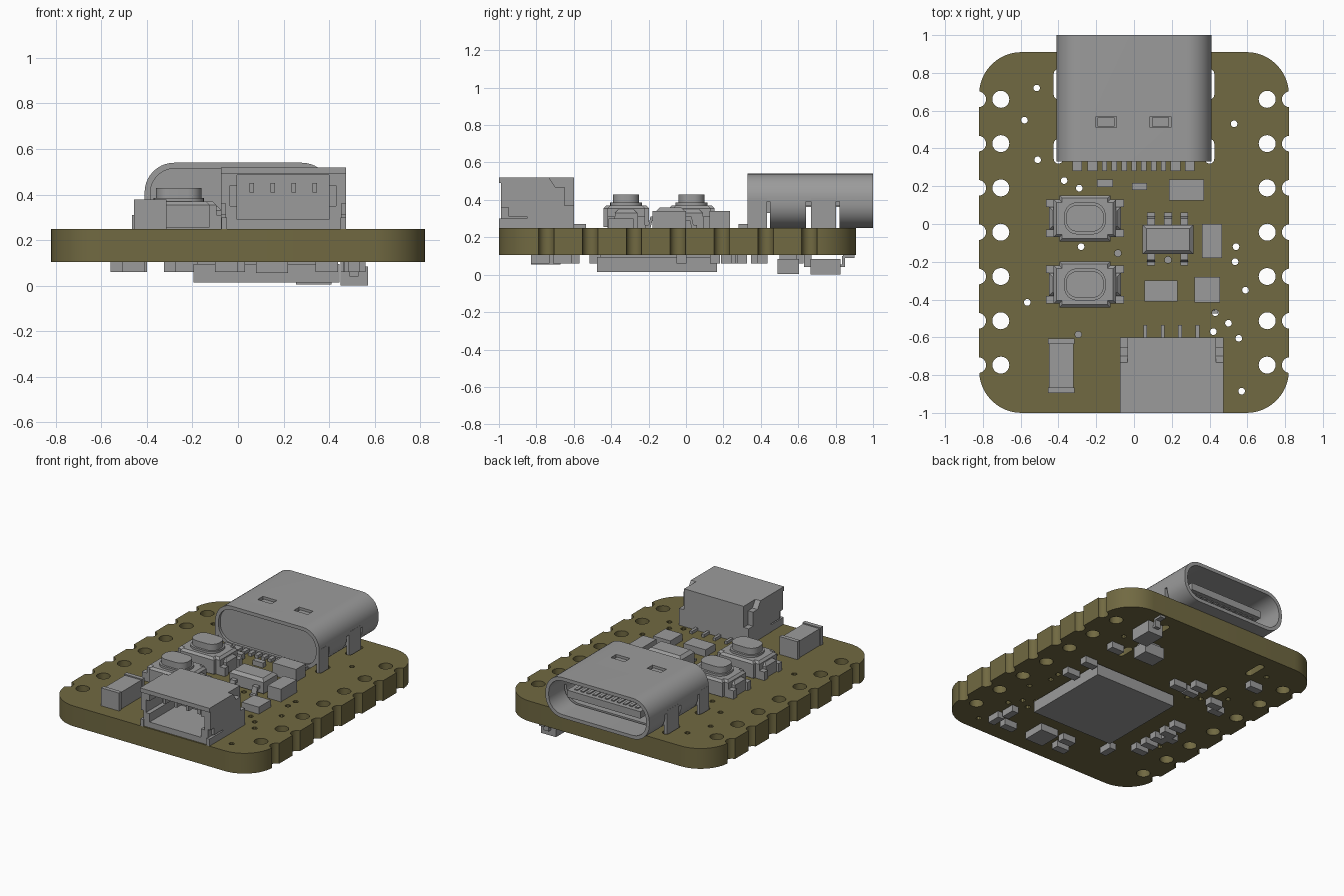
import bpy, bmesh, math
from mathutils import Vector

cube = bpy.data.objects.get("Cube")
if cube:
    bpy.data.objects.remove(cube, do_unlink=True)


def material(name, rgb):
    m = bpy.data.materials.new(name)
    m.use_nodes = True
    m.diffuse_color = (*rgb, 1)
    m.node_tree.nodes["Principled BSDF"].inputs["Base Color"].default_value = (*rgb, 1)
    return m


OLIVE = material("olive_board", (0.165, 0.142, 0.054))
GREY = material("component_grey", (0.33, 0.33, 0.33))
parts = []


def finish(name, bm, mat):
    bmesh.ops.recalc_face_normals(bm, faces=bm.faces)
    mesh = bpy.data.meshes.new(name)
    bm.to_mesh(mesh)
    bm.free()
    mesh.materials.append(mat)
    ob = bpy.data.objects.new(name, mesh)
    bpy.context.collection.objects.link(ob)
    parts.append(ob)
    return ob


def add_prism(bm, pts, lo, hi, axis="z"):
    """Extrude a 2D outline along z (x,y), y (x,z) or x (y,z)."""
    place = {"z": lambda a, b, c: (a, b, c), "y": lambda a, b, c: (a, c, b),
             "x": lambda a, b, c: (c, a, b)}[axis]
    face = bm.faces.new([bm.verts.new(place(a, b, lo)) for a, b in pts])
    new = bmesh.ops.extrude_face_region(bm, geom=[face])["geom"]
    shift = Vector(place(0, 0, hi - lo))
    bmesh.ops.translate(bm, vec=shift, verts=[v for v in new if isinstance(v, bmesh.types.BMVert)])


def rect(x0, x1, y0, y1):
    return [(x0, y0), (x1, y0), (x1, y1), (x0, y1)]


def rounded(x0, x1, y0, y1, r, n=8):
    pts = []
    corners = [(x1 - r, y1 - r), (x0 + r, y1 - r), (x0 + r, y0 + r), (x1 - r, y0 + r)]
    for q, (cx, cy) in enumerate(corners):
        for i in range(n + 1):
            a = math.pi / 2 * (q + i / n)
            pts.append((cx + r * math.cos(a), cy + r * math.sin(a)))
    return pts


def circle(x, y, r, n=20):
    return [(x + r * math.cos(2 * math.pi * i / n), y + r * math.sin(2 * math.pi * i / n))
            for i in range(n)]


def prisms(name, items, mat=GREY):
    """items: list of (outline, low, high, axis) gathered in one object."""
    bm = bmesh.new()
    for it in items:
        add_prism(bm, *it)
    return finish(name, bm, mat)


def box(name, x0, x1, y0, y1, z0, z1, bevel=0.0):
    ob = prisms(name, [(rect(x0, x1, y0, y1), z0, z1)])
    if bevel:
        bm = bmesh.new()
        bm.from_mesh(ob.data)
        top = [e for e in bm.edges if all(v.co.z > z1 - 1e-4 for v in e.verts)]
        bmesh.ops.bevel(bm, geom=top, offset=bevel, segments=1, affect="EDGES")
        bm.to_mesh(ob.data)
        bm.free()
    return ob


def cut(ob, items):
    cutter = prisms("cutter", items, ob.data.materials[0])
    cutter.hide_render = True
    mod = ob.modifiers.new("cut", "BOOLEAN")
    mod.operation, mod.solver, mod.object = "DIFFERENCE", "EXACT", cutter
    graph = bpy.context.evaluated_depsgraph_get()
    mesh = bpy.data.meshes.new_from_object(ob.evaluated_get(graph))
    ob.modifiers.clear()
    ob.data = mesh
    parts.remove(cutter)
    bpy.data.objects.remove(cutter, do_unlink=True)


BOT, TOP = 0.105, 0.25

# Board with edge notches, pin holes, vias and shell slots
board = prisms("circuit_board", [(rounded(-0.82, 0.82, -1, 0.91, 0.225, 12), BOT, TOP)], OLIVE)
holes = []
for s in (-1, 1):
    for i in range(7):
        y = 0.66 - 0.2345 * i
        holes += [circle(s * 0.705, y, 0.045), circle(s * 0.825, y, 0.042)]
    holes += [rounded(s * 0.4 - 0.025, s * 0.4 + 0.025, y0, y1, 0.024, 4)
              for y0, y1 in ((0.32, 0.45), (0.66, 0.82))]
vias = [(-.515, .72), (-.58, .55), (-.51, .34), (-.37, .23), (-.29, .19), (-.28, -.12),
        (-.085, -.155), (.18, -.19), (-.565, -.415), (-.295, -.585), (.53, .53), (.54, -.12),
        (.535, -.2), (.59, -.35), (.43, -.47), (.5, -.525), (.42, -.57), (.555, -.605), (.57, -.885)]
holes += [circle(x, y, 0.018, 10) for x, y in vias]
cut(board, [(h, 0, 0.4) for h in holes])

# Port shell: open at the back, closed panel towards the front
shell = prisms("port_shell", [(rounded(-0.41, 0.41, 0.25, 0.54, 0.13, 10), 0.33, 1.0, "y")])
cut(shell, [(rounded(-0.385, 0.385, 0.275, 0.515, 0.108, 10), 0.42, 1.1, "y"),
            (rounded(-0.385, 0.385, 0.275, 0.515, 0.108, 10), 0.2, 0.35, "y")])
cut(shell, [(rect(y0, y1, 0.2, 0.39), -0.6, 0.6, "x")
            for y0, y1 in ((0.432, 0.45), (0.642, 0.668), (0.802, 0.822))]
    + [(rect(x - 0.055, x + 0.055, 0.51, 0.57), 0.48, 0.6) for x in (-0.147, 0.14)])
prisms("spring_tabs", [(rect(x - 0.045, x + 0.045, 0.515, 0.565), 0.505, 0.525)
                       for x in (-0.147, 0.14)])
prisms("shell_legs", [(rect(*sorted((s * 0.388, s * 0.411)), y0, y1), 0.16, 0.41)
                      for s in (-1, 1) for y0, y1 in ((0.33, 0.432), (0.668, 0.802))])
box("port_tongue", -0.29, 0.29, 0.41, 0.93, 0.37, 0.42)
box("port_tongue_base", -0.35, 0.35, 0.41, 0.6, 0.33, 0.46)
prisms("tongue_contacts", [(rect(x - 0.012, x + 0.012, 0.6, 0.9), 0.363, 0.427)
                           for x in [-0.24 + 0.048 * i for i in range(11)]])
pins = [(x, 0.026) for x in (-0.3, -0.22, 0.22, 0.295)]
pins += [(-0.156 + 0.052 * i, 0.014) for i in range(7)]
prisms("port_solder_pins", [(rect(x - w, x + w, 0.28, 0.36), TOP, 0.272) for x, w in pins])

# Cable socket with open front and stepped sides
socket = box("cable_socket", -0.075, 0.475, -0.99, -0.6, TOP, 0.52)
cut(socket, [(rect(-0.005, 0.4, 0.29, 0.485), -1.1, -0.66, "y")])
cut(socket, [(rect(-0.035, 0.43, 0.35, 0.44), -1.1, -0.8, "y")])
rear_step = [(-.74, .53), (-.70, .47), (-.65, .47), (-.65, .37), (-.59, .37), (-.59, .53)]
front_step = [(-1.1, .36), (-.95, .36), (-.95, .31), (-.85, .31), (-.85, .2), (-1.1, .2)]
cut(socket, [(p, lo, hi, "x") for lo, hi in ((-0.2, -0.035), (0.435, 0.6)) for p in (rear_step,)]
    + [(front_step, lo, hi, "x") for lo, hi in ((-0.2, -0.055), (0.455, 0.6))])
prisms("socket_side_tabs", [(rect(x - 0.012, x + 0.012, -1.0, -0.85), TOP, 0.3)
                            for x in (-0.06, 0.463)])
box("socket_front_lip", -0.075, 0.475, -1.0, -0.985, 0.49, 0.52)
pin_x = [0.06 + 0.092 * i for i in range(4)]
prisms("socket_contacts", [(rect(x - 0.01, x + 0.01, -0.92, -0.65), 0.41, 0.45) for x in pin_x])
prisms("socket_solder_pins", [(rect(x - 0.01, x + 0.01, -0.61, -0.535), TOP, 0.27) for x in pin_x])

# Two push buttons
for n, cy in (("rear", 0.03), ("front", -0.32)):
    cx = -0.26
    box(n + "_button_body", cx - 0.165, cx + 0.165, cy - 0.1, cy + 0.1, TOP, 0.37, 0.015)
    box(n + "_button_cover", cx - 0.135, cx + 0.135, cy - 0.122, cy + 0.122, 0.255, 0.37, 0.015)
    box(n + "_button_ends", cx - 0.19, cx + 0.19, cy - 0.06, cy + 0.06, TOP, 0.35, 0.02)
    prisms(n + "_button_feet",
           [(rect(cx + sx * 0.182 - 0.024, cx + sx * 0.182 + 0.024,
                  cy + sy * 0.08 - 0.02, cy + sy * 0.08 + 0.02), TOP, 0.31)
            for sx in (-1, 1) for sy in (-1, 1)])
    prisms(n + "_button_ring", [(rounded(cx - .11, cx + .11, cy - .085, cy + .085, .07), .36, .385)])
    prisms(n + "_button_plunger", [(rounded(cx - .1, cx + .1, cy - .07, cy + .07, .06), .37, .43)])

# Large capacitor with end caps
box("capacitor_body", -0.45, -0.32, -0.865, -0.635, TOP, 0.37)
for n, y in (("front", -0.88), ("rear", -0.62)):
    box("capacitor_cap_" + n, -0.456, -0.314, y - 0.015, y + 0.015, TOP, 0.378)

# Regulator with gull wing legs
box("regulator_body", 0.045, 0.315, -0.16, -0.005, 0.26, 0.36, 0.02)


def gull(y, s):
    prof = [(0, .29), (.03, .29), (.04, .25), (.07, .25), (.07, .265), (.05, .265), (.04, .31), (0, .31)]
    return [(y + s * d, z) for d, z in prof]


prisms("regulator_legs", [(gull(y, s), x - 0.02, x + 0.02, "x")
                          for y, s, xs in ((-0.01, 1, (.09, .18, .265)), (-0.15, -1, (.09, .265)))
                          for x in xs])

# Chips on the upper side
for n, x0, x1, y0, y1, z in (
        ("rear_chip", .185, .37, .125, .235, .34), ("side_chip", .36, .465, -.18, 0, .34),
        ("middle_chip", .055, .23, -.41, -.3, .3), ("low_chip", .32, .455, -.415, -.28, .3),
        ("left_resistor", -.195, -.11, .195, .235, .29), ("centre_resistor", -.01, .07, .18, .218, .285)):
    box(n, x0, x1, y0, y1, TOP, z)

# Underside: main module, diodes, small chips
box("main_module", -0.195, 0.445, -0.475, 0.165, 0.015, 0.095)
box("main_module_base", -0.18, 0.43, -0.46, 0.15, 0.09, BOT)
box("diode_wide", 0.45, 0.57, 0.665, 0.825, 0.0, 0.085)
box("diode_narrow", 0.255, 0.41, 0.49, 0.605, 0.005, 0.085)
prisms("diode_legs", [(rect(0.49, 0.53, 0.82, 0.85), 0.04, 0.055),
                      (rect(0.49, 0.53, 0.835, 0.85), 0.04, 0.1),
                      (rect(0.49, 0.53, 0.84, 0.9), 0.09, BOT),
                      (rect(0.49, 0.53, 0.63, 0.67), 0.04, BOT),
                      (rect(0.27, 0.395, 0.5, 0.59), 0.08, BOT)])
box("memory_chip", 0.08, 0.22, -0.83, -0.67, 0.055, BOT)
wide = [(.5, .41), (.51, .155), (.51, -.025), (-.12, .3), (-.23, .29), (-.235, .375), (-.45, .27),
        (-.51, .215), (-.51, .6), (-.51, -.25), (-.05, -.8), (-.02, -.7), (.39, -.8)]
wide += [(-0.46, -0.11 - 0.095 * i) for i in range(5)]
tall = [(.51, -.78), (.49, -.66), (-.3, -.62)]
chips = [(rect(x - .05, x + .05, y - .027, y + .027), .06, BOT) for x, y in wide]
chips += [(rect(x - .025, x + .025, y - .05, y + .05), .06, BOT) for x, y in tall]
prisms("underside_chips", chips)

# Smooth round walls, keep edges crisp
bpy.ops.object.select_all(action="DESELECT")
for ob in parts:
    ob.select_set(True)
bpy.context.view_layer.objects.active = board
bpy.ops.object.shade_smooth_by_angle(angle=math.radians(30))
